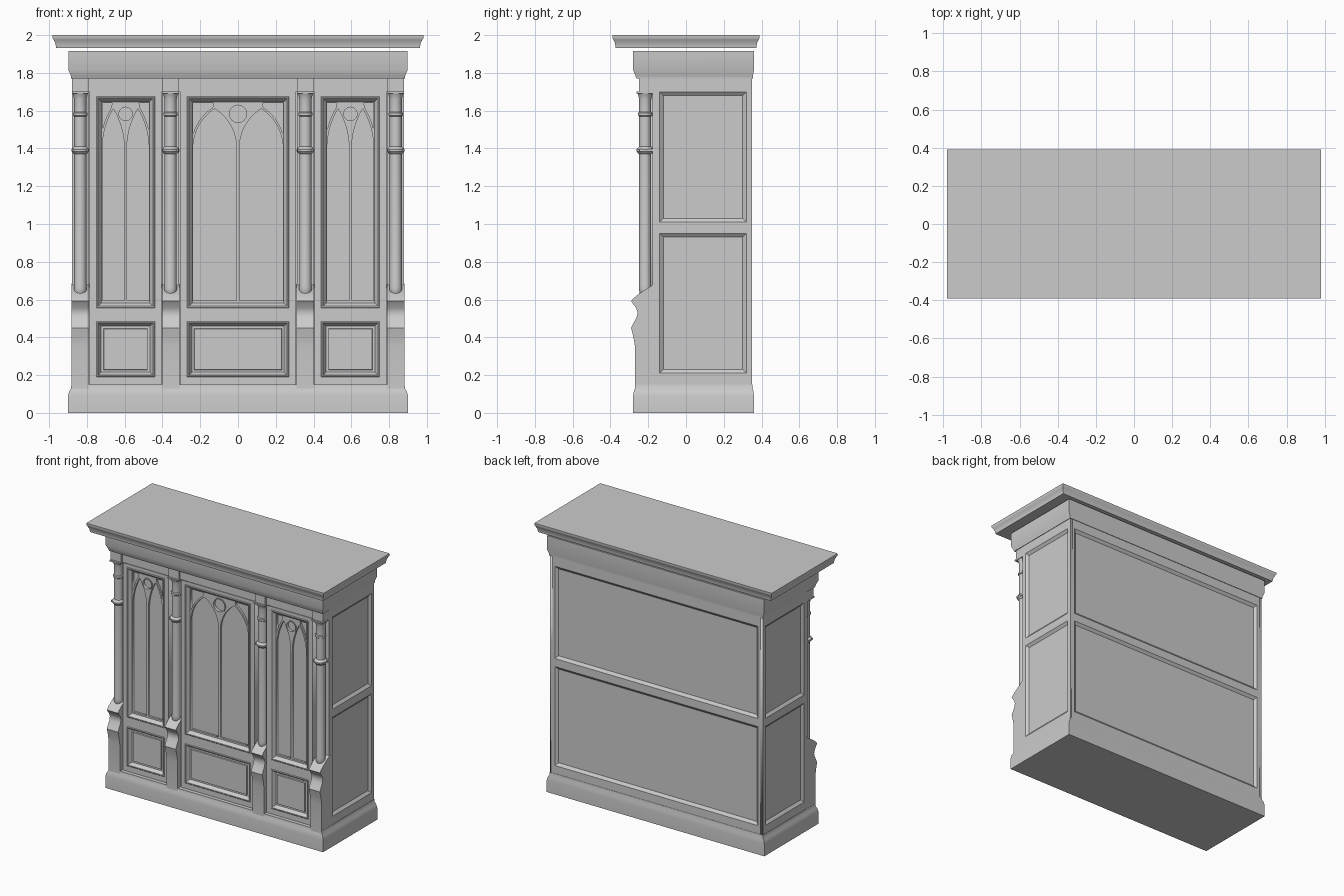
import bpy, bmesh, math
from mathutils import Matrix

if "Cube" in bpy.data.objects:
    bpy.data.objects.remove(bpy.data.objects["Cube"])

# Face frames: local (u, v, w) = across, up, outward
FRONT = Matrix(((1, 0, 0, 0), (0, 0, -1, 0), (0, 1, 0, 0), (0, 0, 0, 1)))
BACK = Matrix(((-1, 0, 0, 0), (0, 0, 1, 0), (0, 1, 0, 0), (0, 0, 0, 1)))
RIGHT = Matrix(((0, 0, 1, 0), (1, 0, 0, 0), (0, 1, 0, 0), (0, 0, 0, 1)))
LEFT = Matrix(((0, 0, -1, 0), (-1, 0, 0, 0), (0, 1, 0, 0), (0, 0, 0, 1)))


def finish(name, bm, smooth=False):
    bmesh.ops.recalc_face_normals(bm, faces=bm.faces)
    me = bpy.data.meshes.new(name)
    bm.to_mesh(me)
    bm.free()
    ob = bpy.data.objects.new(name, me)
    bpy.context.collection.objects.link(ob)
    if smooth:
        bpy.ops.object.select_all(action='DESELECT')
        ob.select_set(True)
        bpy.context.view_layer.objects.active = ob
        bpy.ops.object.shade_smooth_by_angle(angle=math.radians(35))
    return ob


def loft(name, sections):
    """Closed stack of rectangles (half_x, y0, y1, z)."""
    bm = bmesh.new()
    rings = [[bm.verts.new(p) for p in ((-h, a, z), (h, a, z), (h, b, z), (-h, b, z))]
             for h, a, b, z in sections]
    for lo, hi in zip(rings, rings[1:]):
        for i in range(4):
            j = (i + 1) % 4
            bm.faces.new((lo[i], lo[j], hi[j], hi[i]))
    bm.faces.new(rings[0][::-1])
    bm.faces.new(rings[-1])
    return finish(name, bm, True)


def box(name, x0, x1, y0, y1, z0, z1):
    ob = loft(name, [((x1 - x0) / 2, y0, y1, z0), ((x1 - x0) / 2, y0, y1, z1)])
    ob.location.x = (x0 + x1) / 2
    return ob


def rect(x0, x1, z0, z1):
    return [(x0, z0), (x1, z0), (x1, z1), (x0, z1)]


def plate(name, loops, w0, w1, frame):
    """Flat board with cut-outs, from depth w0 to w1 on the given face."""
    cu = bpy.data.curves.new(name, 'CURVE')
    cu.dimensions = '2D'
    cu.fill_mode = 'BOTH'
    cu.extrude = (w1 - w0) / 2
    for pts in loops:
        sp = cu.splines.new('POLY')
        sp.points.add(len(pts) - 1)
        for p, (u, v) in zip(sp.points, pts):
            p.co = (u, v, 0, 1)
        sp.use_cyclic_u = True
    ob = bpy.data.objects.new(name, cu)
    ob.matrix_world = frame @ Matrix.Translation((0, 0, (w0 + w1) / 2))
    bpy.context.collection.objects.link(ob)
    bpy.ops.object.select_all(action='DESELECT')
    ob.select_set(True)
    bpy.context.view_layer.objects.active = ob
    bpy.ops.object.convert(target='MESH')


def moulding(name, r, w, rings, frame, fill=True):
    """Nested rectangles (inset, depth) stepping into a panel opening."""
    x0, x1, z0, z1 = r
    bm = bmesh.new()
    loops = [[bm.verts.new((u, v, w - d)) for u, v in rect(x0 + i, x1 - i, z0 + i, z1 - i)]
             for i, d in rings]
    for a, b in zip(loops, loops[1:]):
        for i in range(4):
            j = (i + 1) % 4
            bm.faces.new((a[i], a[j], b[j], b[i]))
    if fill:
        bm.faces.new(loops[-1])
    me = bpy.data.meshes.new(name)
    bm.to_mesh(me)
    bm.free()
    ob = bpy.data.objects.new(name, me)
    ob.matrix_world = frame
    bpy.context.collection.objects.link(ob)


# Plinth, frieze, cornice and inner core
loft("plinth", [(.90, -.28, .36, 0), (.90, -.28, .36, .09), (.893, -.276, .357, .115),
                (.884, -.27, .353, .13), (.882, -.268, .352, .15)])
loft("frieze", [(.884, -.262, .354, 1.77), (.885, -.268, .354, 1.785),
                (.898, -.28, .36, 1.815), (.898, -.28, .36, 1.917)])
loft("cornice", [(.963, -.372, .372, 1.931), (.964, -.373, .373, 1.94), (.967, -.376, .376, 1.957),
                 (.976, -.384, .384, 1.975), (.982, -.39, .39, 1.985), (.982, -.39, .39, 2.0)])
box("core", -.86, .86, -.17, .33, .05, 1.85)

# Side and back framed panels, two high
for name, frame, u0, u1, w in (("right_side", RIGHT, -.17, .35, .88),
                               ("left_side", LEFT, -.35, .17, .88),
                               ("back", BACK, -.87, .87, .35)):
    m = .03
    holes = [(u0 + m, u1 - m, .21, .95), (u0 + m, u1 - m, 1.01, 1.70)]
    plate(name + "_frame", [rect(u0, u1, .14, 1.775)] + [rect(*h) for h in holes], w - .02, w, frame)
    for k, h in enumerate(holes):
        moulding(f"{name}_panel_{k}", h, w, [(0, 0), (.02, .016)], frame)


def lancet(x0, x1, zb, zs, za, n=12):
    """Pointed-arch outline."""
    w, h, m = (x1 - x0) / 2, za - zs, (x0 + x1) / 2
    R = (w * w + h * h) / (2 * w)
    t = math.asin(h / R)
    arc = [(x1 - R + R * math.cos(t * i / n), zs + R * math.sin(t * i / n)) for i in range(n + 1)]
    return [(x0, zb), (x1, zb)] + arc + [(2 * m - x, z) for x, z in arc[-2::-1]]


# Three doors, nearly flush with the pedestals, and the rail above them
D = .24
box("header_rail", -.87, .87, -D + .005, -.15, 1.70, 1.775)
for name, c, h in (("left_door", -.595, .19), ("centre_door", 0, .305), ("right_door", .595, .19)):
    a = h - .035
    upper, lower = (c - a, c + a, .555, 1.675), (c - a, c + a, .19, .485)
    plate(name + "_frame", [rect(c - h, c + h, .145, 1.70), rect(*upper), rect(*lower)],
          .16, D, FRONT)
    box(name + "_glazing", c - h + .01, c + h - .01, -D + .036, -.16, .15, 1.69)
    moulding(name + "_upper_moulding", upper, D,
             [(0, 0), (.004, -.003), (.01, -.003), (.028, .021)], FRONT, False)
    moulding(name + "_lower_panel", lower, D,
             [(0, 0), (.004, -.003), (.01, -.003), (.026, .022), (.038, .022), (.04, .014)], FRONT)

    # Tracery: two lancets, a roundel and corner openings
    g, zs, za, top = a - .032, 1.40, 1.61, 1.64
    w = (g - .007) / 2
    R = (w * w + (za - zs) ** 2) / (2 * w)
    loops = [rect(c - a + .01, c + a - .01, .565, 1.665),
             lancet(c - g, c - .007, .595, zs, za), lancet(c + .007, c + g, .595, zs, za)]
    zc = 1.583
    r = min(.046, math.hypot(.007 + R, zc - zs) - R - .01)
    circle = [(math.cos(i * math.pi / 12), math.sin(i * math.pi / 12)) for i in range(24)]
    loops.append([(c + r * x, zc + r * z) for x, z in circle])
    corner, Rt = [], R + .012
    for i in range(11):
        x = -g + (w - .012) * i / 10
        z = zs + math.sqrt(Rt ** 2 - (x + g - R) ** 2)
        if z < top - .004:
            corner.append((x, z))
    corner += [(corner[-1][0] + .006, top), (-g, top)]
    for s in (-1, 1):
        loops.append([(c + s * x, z) for x, z in corner])
    plate(name + "_tracery", loops, .19, D - .021, FRONT)
    ring = [(c + (r + .007) * x, zc + (r + .007) * z) for x, z in circle]
    plate(name + "_roundel", [ring, loops[3]], .20, D - .015, FRONT)


# Scrolled pedestals with columns above
pedestal = [(-.15, .12), (-.27, .12), (-.27, .35), (-.278, .40), (-.291, .45), (-.278, .475),
            (-.262, .505), (-.256, .53), (-.264, .555), (-.291, .592), (-.275, .61), (-.245, .633),
            (-.165, .685), (-.15, .685)]
shaft = [(0, .62), (.022, .62), (.03, .635), (.034, .66), (.032, .675), (.032, 1.37), (.038, 1.375),
         (.046, 1.385), (.046, 1.395), (.038, 1.405), (.032, 1.41), (.032, 1.57), (.038, 1.575),
         (.038, 1.588), (.032, 1.593), (.032, 1.66), (.038, 1.685), (.044, 1.695), (0, 1.70)]
for k, x in enumerate((-.835, -.357, .357, .835)):
    bm = bmesh.new()
    f = bm.faces.new([bm.verts.new((x - .046, y, z)) for y, z in pedestal])
    ext = bmesh.ops.extrude_face_region(bm, geom=[f])
    bmesh.ops.translate(bm, vec=(.092, 0, 0),
                        verts=[v for v in ext["geom"] if isinstance(v, bmesh.types.BMVert)])
    finish(f"pedestal_{k}", bm, True)

    bm = bmesh.new()
    vs = [bm.verts.new((x + r, -.216, z)) for r, z in shaft]
    es = [bm.edges.new(p) for p in zip(vs, vs[1:])]
    bmesh.ops.spin(bm, geom=vs + es, cent=(x, -.216, 0), axis=(0, 0, 1),
                   angle=2 * math.pi, steps=24)
    bmesh.ops.remove_doubles(bm, verts=bm.verts, dist=1e-4)
    finish(f"column_{k}", bm, True)

    box(f"column_backing_{k}", x - .044, x + .044, -.178, -.15, .6, 1.775)
    box(f"column_band_{k}", x - .043, x + .043, -.245, -.15, 1.383, 1.397)
    box(f"capital_plate_{k}", x - .044, x + .044, -.262, -.15, 1.692, 1.702)
    box(f"capital_block_{k}", x - .043, x + .043, -.25, -.15, 1.70, 1.775)
